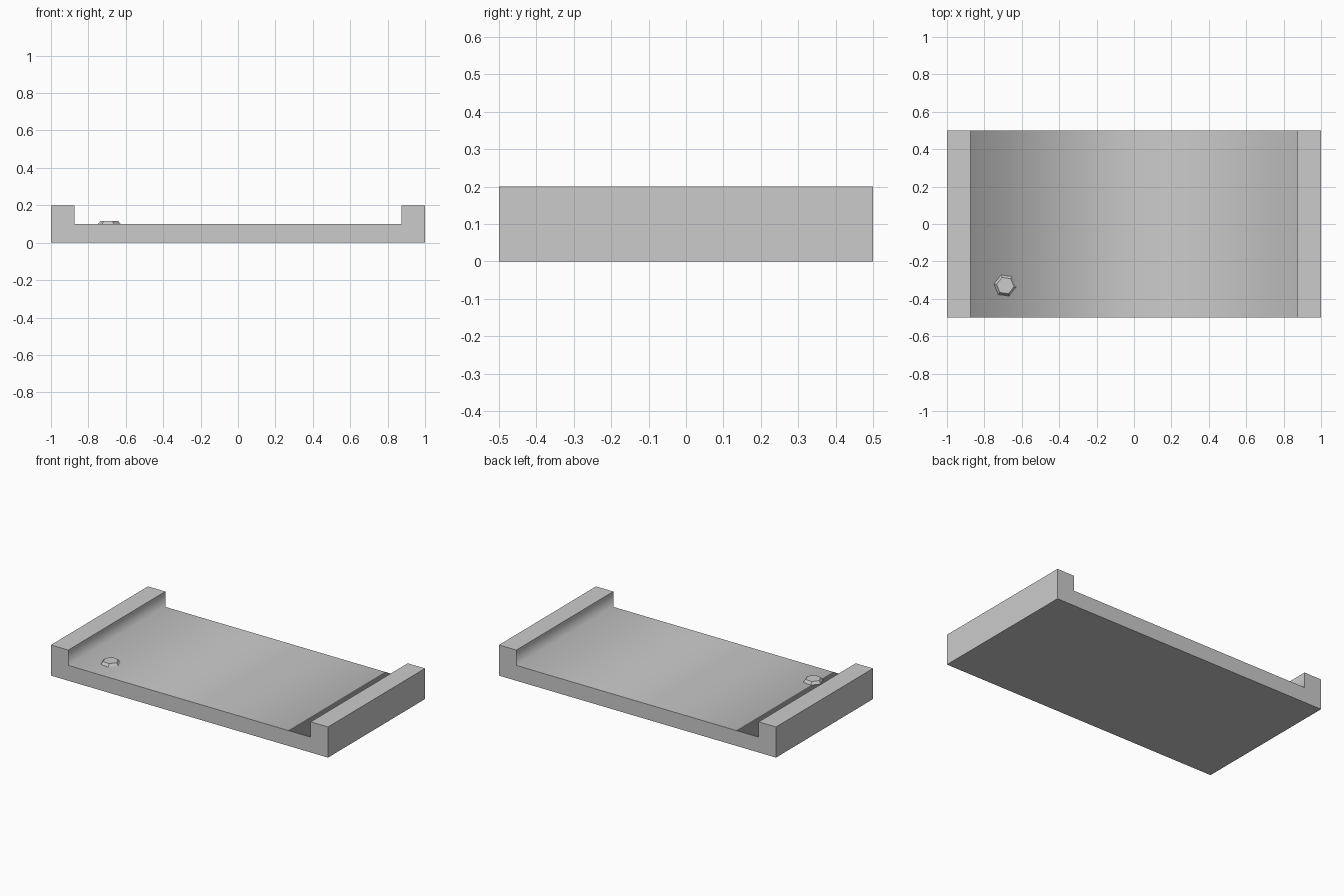
import bpy, bmesh, math
from mathutils import Matrix

if "Cube" in bpy.data.objects:
    bpy.data.objects.remove(bpy.data.objects["Cube"])


def finish(name, bm):
    bmesh.ops.recalc_face_normals(bm, faces=bm.faces)
    mesh = bpy.data.meshes.new(name)
    bm.to_mesh(mesh)
    bm.free()
    obj = bpy.data.objects.new(name, mesh)
    bpy.context.collection.objects.link(obj)
    return obj


# Channel tray: U-shaped profile in XZ, extruded along Y
half = [(1.0, 0.0), (1.0, 0.2), (0.875, 0.2), (0.875, 0.1)]
profile = half + [(-x, z) for x, z in reversed(half)]
bm = bmesh.new()
front = bm.faces.new([bm.verts.new((x, -0.5, z)) for x, z in profile])
ext = bmesh.ops.extrude_face_region(bm, geom=[front], use_keep_orig=True)
bmesh.ops.translate(bm, vec=(0, 1, 0),
                    verts=[g for g in ext["geom"] if isinstance(g, bmesh.types.BMVert)])
# The floor and inner walls blend softly into each other, the rest stays flat
for f in bm.faces:
    c = f.calc_center_median()
    f.smooth = len(f.verts) == 4 and abs(c.x) < 0.9 and c.z > 0.05
finish("channel_tray", bm)

# Hexagonal bolt head with tapered sides, on the front left of the floor
bm = bmesh.new()
bmesh.ops.create_cone(bm, cap_ends=True, segments=6, radius1=0.062, radius2=0.047, depth=0.018,
                      matrix=Matrix.Translation((0, 0, 0.009)))
# Vertices of the hexagon sit at -8 degrees from the X axis
angle = math.atan2(bm.verts[:][0].co.y, bm.verts[:][0].co.x)
bmesh.ops.rotate(bm, verts=bm.verts, matrix=Matrix.Rotation(math.radians(-8) - angle, 3, "Z"))
bolt = finish("bolt_head", bm)
bolt.location = (-0.688, -0.329, 0.099)
